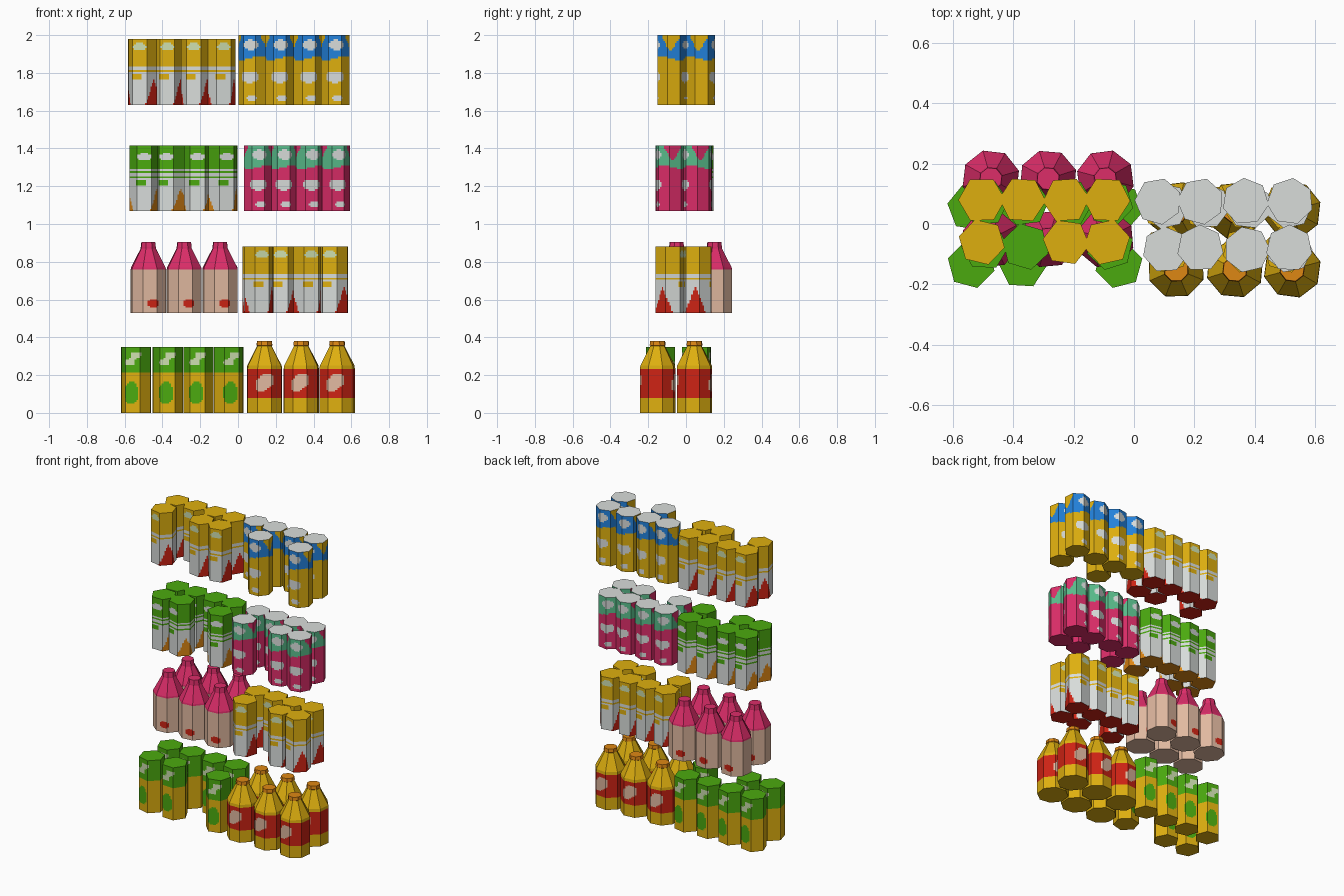
import bpy, bmesh, math, random

if "Cube" in bpy.data.objects:
    bpy.data.objects.remove(bpy.data.objects["Cube"])
random.seed(4)

# flat colours (sRGB 0-255, converted to linear)
RGB = {"yellow": (222, 175, 15), "white": (216, 220, 218), "red": (205, 35, 20),
       "green": (75, 170, 15), "orange": (222, 135, 20), "pink": (220, 45, 105),
       "mint": (90, 190, 140), "blue": (35, 130, 220), "beige": (225, 185, 160),
       "pale_green": (205, 222, 175)}
NAMES = list(RGB)
MATS = []
for n, c in RGB.items():
    m = bpy.data.materials.new(n)
    m.diffuse_color = [((v / 255 + 0.055) / 1.055) ** 2.4 for v in c] + [1]
    m.use_nodes = True
    m.node_tree.nodes["Principled BSDF"].inputs["Base Color"].default_value = m.diffuse_color
    MATS.append(m)


def wrap(a, period=math.pi):
    """angle folded to the nearest repeat of the artwork (front and back)"""
    return (a + period / 2) % period - period / 2


def oval(a, t, a0, t0, wa, ht):
    return (wrap(a - a0) / wa) ** 2 + ((t - t0) / ht) ** 2 < 1


def peak(a, a0, half):
    return max(0, 1 - abs(wrap(a - a0)) / half)


# artwork rules: angle from the front and relative height give a colour
def dotted_art(a, t):
    if t > 0.62:
        if oval(a, t, -0.2, 0.77, 0.4, 0.05) or oval(a, t, 0.25, 0.88, 0.38, 0.05) \
                or oval(a, t, 0.05, 0.83, 0.2, 0.05):
            return "pale_green"
        return "green"
    return "green" if oval(a, t, -0.1, 0.3, 0.55, 0.17) else "yellow"


def wave_art(main, wave, high, spot, spot_t):
    def art(a, t):
        if t < high * peak(a, 1.25, 0.85):
            return wave
        if t > 0.57:
            if oval(a, t, 0, spot_t, 0.5, 0.06):
                return spot
            return "white" if 0.60 < t < 0.625 else main
        if 0.51 < t < 0.535 or oval(a, t, -0.25, 0.43, 0.4, 0.055):
            return main
        return "white"
    return art


def soda_art(main, band):
    def art(a, t):
        if oval(a, t, 0.1, 0.86, 0.55, 0.075) or oval(a, t, 0, 0.4, 0.7, 0.085) \
                or oval(a, t, 0.15, 0.1, 0.35, 0.05):
            return "white"
        if t > 0.67 + 0.03 * math.sin(2 * a) and t < 1 - 0.25 * peak(a, 1.57, 0.75):
            return band
        return main
    return art


def sauce_art(a, t):
    if t > 0.93:
        return "orange"
    if 0.21 < t < 0.61:
        blob = oval(a, t, 0.12, 0.45, 0.42, 0.10) or oval(a, t, -0.2, 0.39, 0.38, 0.10)
        return "beige" if blob else "red"
    return "yellow"


def milk_art(a, t):
    if t > 0.62:
        return "pink"
    return "red" if oval(a, t, 0.2, 0.135, 0.36, 0.055) else "beige"


def container(name, sides, profile, art, top, bottom, cols=8):
    """prism along a (z, radius, steps) profile, coloured by its artwork rule"""
    h = profile[-1][0]
    rings = [profile[0][:2]]
    for (z0, r0, _), (z1, r1, n) in zip(profile, profile[1:]):
        rings += [(z0 + (z1 - z0) * k / n, r0 + (r1 - r0) * k / n) for k in range(1, n + 1)]
    pts = []
    for s in range(sides):
        p, q = [2 * math.pi * (s + k - 0.5) / sides for k in (0, 1)]
        for c in range(cols):
            f = c / cols
            pts.append((math.sin(p) * (1 - f) + math.sin(q) * f,
                        -math.cos(p) * (1 - f) - math.cos(q) * f))
    bm = bmesh.new()
    grid = [[bm.verts.new((x * r, y * r, z)) for x, y in pts] for z, r in rings]
    n = len(pts)
    for lo, hi in zip(grid, grid[1:]):
        for j in range(n):
            k = (j + 1) % n
            f = bm.faces.new((lo[j], lo[k], hi[k], hi[j]))
            c = f.calc_center_median()
            f.material_index = NAMES.index(art(math.atan2(c.x, -c.y), c.z / h))
    bm.faces.new(grid[-1]).material_index = NAMES.index(top)
    bm.faces.new(grid[0][::-1]).material_index = NAMES.index(bottom)
    me = bpy.data.meshes.new(name)
    bm.to_mesh(me)
    bm.free()
    for m in MATS:
        me.materials.append(m)
    return me


def can(name, sides, r, h, art, top, bottom):
    return container(name, sides, [(0, r, 0), (h, r, 36)], art, top, bottom)


def place(me, z, back_y, back_xs, front_y, front_xs, jitter):
    for y, xs in ((back_y, back_xs), (front_y, front_xs)):
        for x in xs:
            ob = bpy.data.objects.new(me.name, me)
            ob.location = (x, y, z)
            ob.rotation_euler.z = random.uniform(-jitter, jitter)
            bpy.context.collection.objects.link(ob)


# container kinds
juice_can = can("juice_can", 6, 0.08, 0.35, dotted_art, "green", "yellow")
red_wave_can = can("red_wave_can", 6, 0.078, 0.35,
                   wave_art("yellow", "red", 0.40, "pale_green", 0.88), "yellow", "red")
orange_wave_can = can("orange_wave_can", 6, 0.079, 0.345,
                      wave_art("green", "orange", 0.35, "white", 0.83), "green", "orange")
pink_can = can("pink_can", 7, 0.077, 0.345, soda_art("pink", "mint"), "white", "pink")
blue_can = can("blue_can", 7, 0.078, 0.37, soda_art("yellow", "blue"), "white", "yellow")
sauce_bottle = container("sauce_bottle", 8, [
    (0, 0.097, 0), (0.08, 0.097, 2), (0.232, 0.097, 18), (0.25, 0.095, 1), (0.355, 0.04, 2),
    (0.358, 0.044, 1), (0.38, 0.041, 1)], sauce_art, "orange", "yellow", 6)
milk_bottle = container("milk_bottle", 8, [
    (0, 0.097, 0), (0.1, 0.097, 14), (0.23, 0.097, 2), (0.24, 0.095, 1), (0.34, 0.042, 2),
    (0.345, 0.042, 1), (0.375, 0.038, 1)], milk_art, "pink", "beige", 6)

# bottom row
place(juice_can, 0, 0.055, (-0.54, -0.375, -0.21, -0.05), -0.135, (-0.54, -0.37, -0.05), 0.3)
place(sauce_bottle, 0, 0.045, (0.14, 0.335, 0.525), -0.15, (0.14, 0.335, 0.525), 0.2)
# second row
place(milk_bottle, 0.53, 0.15, (-0.475, -0.285, -0.095), -0.05, (-0.475, -0.285, -0.095), 0.15)
place(red_wave_can, 0.53, 0.06, (0.1, 0.235, 0.37, 0.505), -0.085, (0.11, 0.37, 0.505), 0.35)
# third row
place(orange_wave_can, 1.07, 0.07, (-0.495, -0.36, -0.215, -0.08), -0.075, (-0.495, -0.36, -0.08), 0.35)
place(pink_can, 1.07, 0.06, (0.105, 0.24, 0.38, 0.515), -0.085, (0.105, 0.375, 0.515), 0.3)
# top row
place(red_wave_can, 1.63, 0.08, (-0.505, -0.37, -0.225, -0.09), -0.06, (-0.505, -0.225, -0.09), 0.35)
place(blue_can, 1.63, 0.075, (0.08, 0.22, 0.37, 0.518), -0.08, (0.22, 0.515), 0.3)
